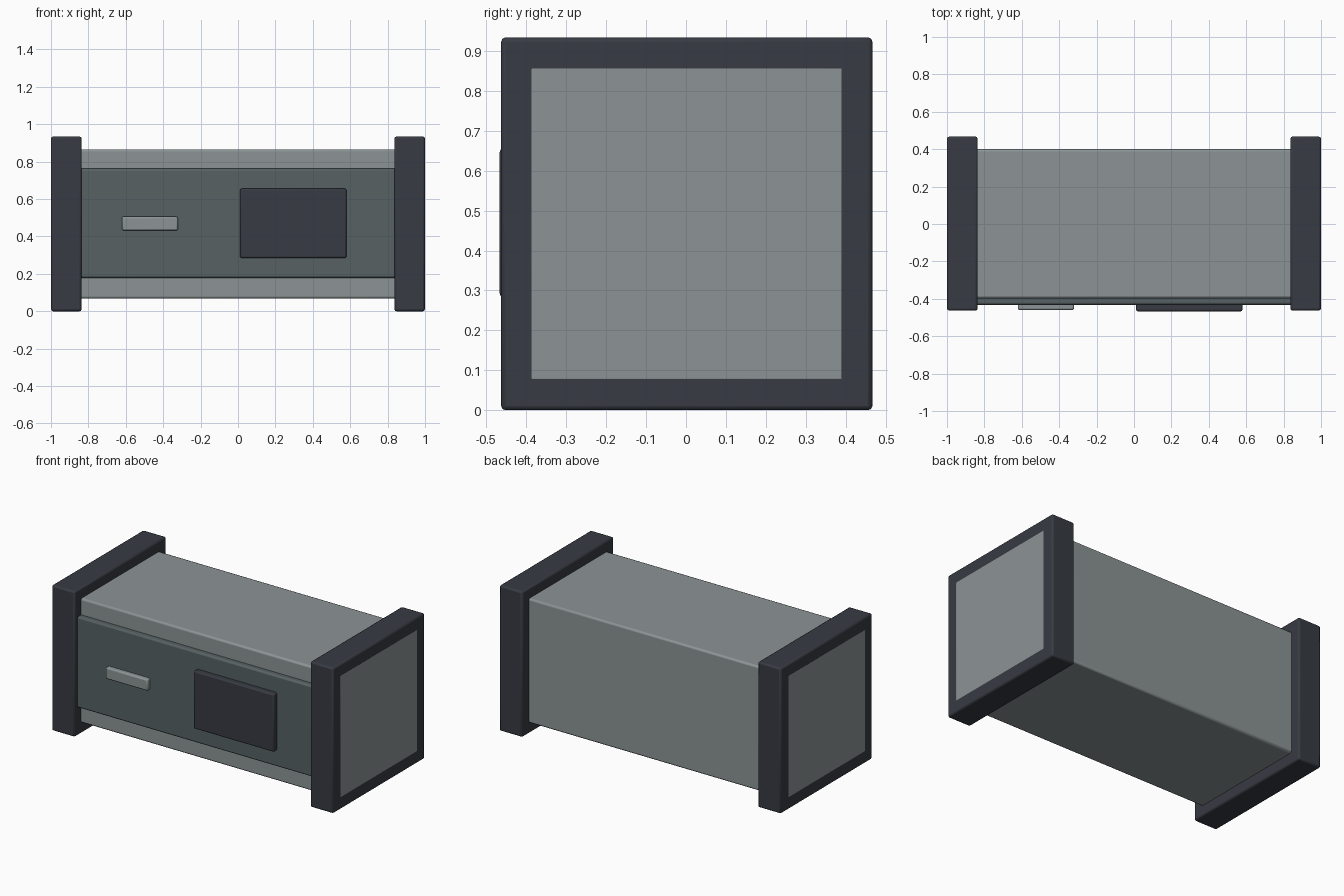
import bpy

if "Cube" in bpy.data.objects:
    bpy.data.objects.remove(bpy.data.objects["Cube"])


def material(name, rgb):
    m = bpy.data.materials.new(name)
    m.diffuse_color = (*rgb, 1)
    m.use_nodes = True
    m.node_tree.nodes["Principled BSDF"].inputs["Base Color"].default_value = m.diffuse_color
    return m


grey = material("light_grey", (0.262, 0.296, 0.300))
slate = material("slate_grey", (0.095, 0.120, 0.125))
dark = material("dark_charcoal", (0.038, 0.043, 0.055))


def block(name, x, y, z, mat, bevel):
    """Rounded-edge box given by its (min, max) extents."""
    bpy.ops.mesh.primitive_cube_add(
        size=1, location=[(a + b) / 2 for a, b in (x, y, z)])
    ob = bpy.context.object
    ob.name = name
    ob.scale = [b - a for a, b in (x, y, z)]
    bpy.ops.object.transform_apply(location=False, rotation=False, scale=True)
    ob.data.materials.append(mat)
    mod = ob.modifiers.new("edges", 'BEVEL')
    mod.width = bevel
    mod.segments = 2
    bpy.ops.object.shade_smooth_by_angle()
    return ob


# Main body, running through both end frames
block("body", (-1.0, 1.0), (-0.397, 0.400), (0.068, 0.866), grey, 0.0115)

# End frames
for side, x in (("left", (-0.9995, -0.836)), ("right", (0.836, 0.9995))):
    block(side + "_end_frame", x, (-0.463, 0.467), (0, 0.934), dark, 0.011)

# Front panel, screen and handle
block("front_panel", (-0.85, 0.85), (-0.432, -0.385), (0.178, 0.762), slate, 0.011)
block("screen", (0.011, 0.58), (-0.467, -0.42), (0.284, 0.655), dark, 0.009)
block("handle", (-0.621, -0.321), (-0.460, -0.42), (0.432, 0.506), grey, 0.009)
